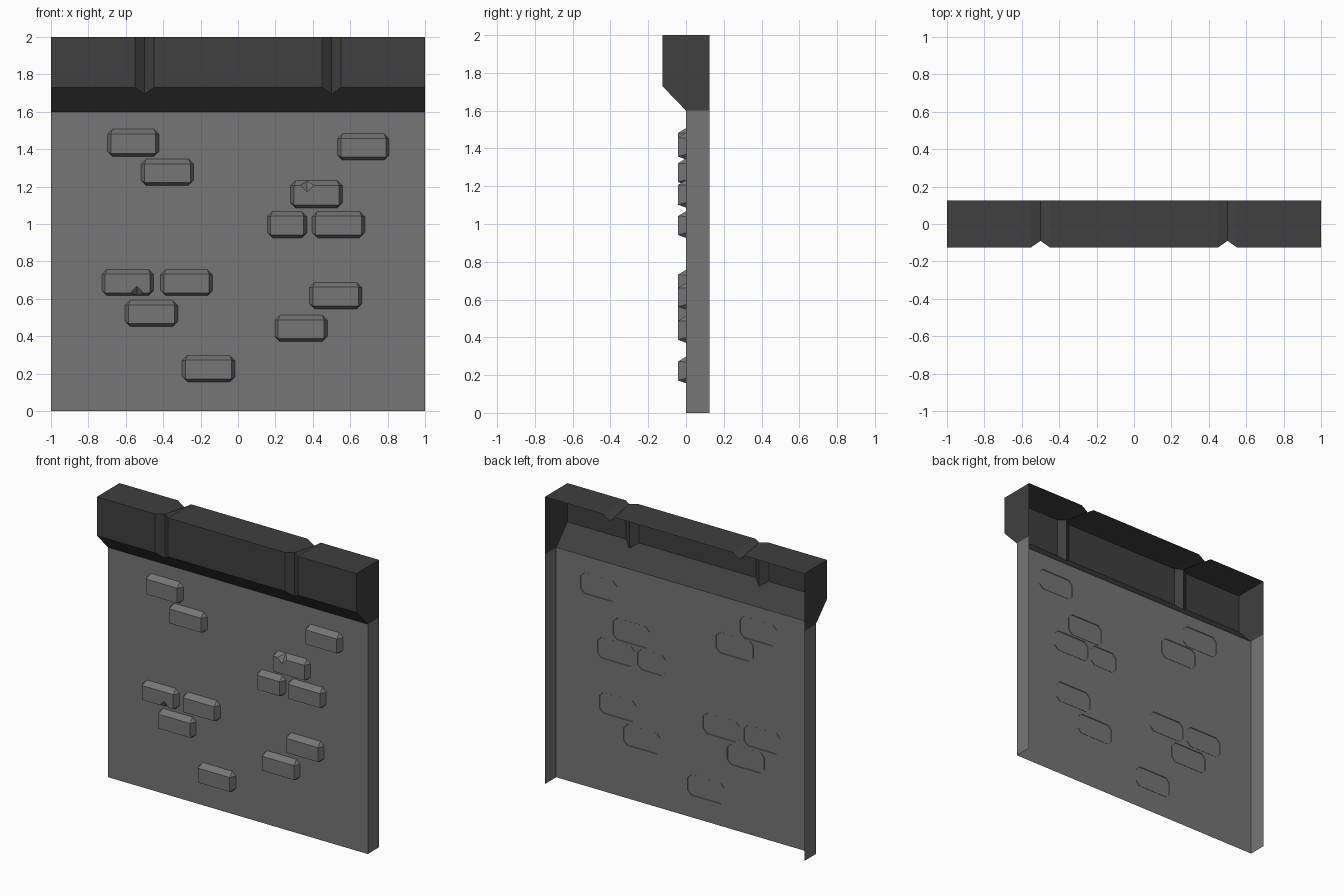
import bpy

if "Cube" in bpy.data.objects:
    bpy.data.objects.remove(bpy.data.objects["Cube"])

DEPTH = 0.125


def material(name, v):
    m = bpy.data.materials.new(name)
    m.diffuse_color = (v, v, v, 1)
    m.use_nodes = True
    m.node_tree.nodes["Principled BSDF"].inputs["Base Color"].default_value = m.diffuse_color
    return m


stone = material("stone", 0.18)
dark_stone = material("dark_stone", 0.05)


def make(name, verts, faces, mat):
    me = bpy.data.meshes.new(name)
    me.from_pydata(verts, [], faces)
    me.materials.append(mat)
    ob = bpy.data.objects.new(name, me)
    bpy.context.collection.objects.link(ob)
    return ob


# Wall panel: front sheet and two side returns, open at back and bottom
plan = [(-1, DEPTH), (-1, 0), (1, 0), (1, DEPTH)]
verts = [(x, y, z) for z in (0, 1.6) for x, y in plan]
make("wall_panel", verts, [(i, i + 1, i + 5, i + 4) for i in range(3)], stone)

# Overhanging cap: profile swept along x, with a V groove at each joint
flat = [(0, 1.6), (-DEPTH, 1.73), (-DEPTH, 2), (DEPTH, 2)]
groove = [(0, 1.6), (-0.09, 1.694), (-0.09, 2), (DEPTH, 1.965)]
sections = [(-1, flat)]
for c in (-0.5, 0.5):
    sections += [(c - 0.05, flat), (c, groove), (c + 0.05, flat)]
sections.append((1, flat))
verts = [(x, y, z) for x, prof in sections for y, z in prof]
faces = []
for s in range(len(sections) - 1):
    for k in range(3):
        a = s * 4 + k
        faces.append((a, a + 1, a + 5, a + 4))
n = len(verts)
verts += [(-1, DEPTH, 1.6), (1, DEPTH, 1.6)]
faces += [(n, 3, 2, 1, 0), (n - 4, n - 3, n - 2, n - 1, n + 1)]
faces = [tuple(reversed(f)) if i < n and len(f) == 4 else f for i, f in enumerate(faces)]
make("wall_cap", verts, faces, dark_stone)


# Raised brick: octagonal rim tapering to a rectangular face, optional chip
def brick(name, x0, x1, z0, z1, chip_x=None, chip_top=True):
    c, rim, out = 0.03, 0.004, -0.042
    octagon = [(x0 + c, z0), (x1 - c, z0), (x1, z0 + c), (x1, z1 - c),
               (x1 - c, z1), (x0 + c, z1), (x0, z1 - c), (x0, z0 + c)]
    zb, zt = z0 + 0.017, z1 - 0.028
    rect = [(x0 + 0.02, zb), (x1 - 0.02, zb), (x1 - 0.02, zt), (x0 + 0.02, zt)]
    v = [(x, rim, z) for x, z in octagon] + [(x, out, z) for x, z in rect]
    front, bottom, top = [8, 9, 10, 11], [0, 1, 9, 8], [4, 5, 11, 10]
    f = [(2, 3, 10, 9), (6, 7, 8, 11),
         (1, 2, 9), (3, 4, 10), (5, 6, 11), (7, 0, 8)]
    if chip_x is not None:
        # 12 right, 13 left, 14 point on the face, 15 point on the sloped edge
        edge, tip, deep = (zt, zt - 0.035, z1 - 0.004) if chip_top else (zb, zb + 0.035, z0 + 0.003)
        v += [(chip_x + 0.035, out, edge), (chip_x - 0.035, out, edge),
              (chip_x, out, tip), (chip_x, -0.002, deep)]
        if chip_top:
            front = [8, 9, 10, 12, 14, 13, 11]
            top = [4, 5, 11, 13, 15, 12, 10]
            f += [(12, 15, 14), (14, 15, 13)]
        else:
            front = [8, 13, 14, 12, 9, 10, 11]
            bottom = [0, 1, 9, 12, 15, 13, 8]
            f += [(12, 14, 15), (14, 13, 15)]
    make(name, v, f + [front, bottom, top], stone)


bricks = [
    (-0.70, -0.42, 1.36, 1.51), (-0.52, -0.235, 1.205, 1.35),
    (0.53, 0.81, 1.34, 1.485), (0.28, 0.56, 1.085, 1.235, 0.37, True),
    (0.155, 0.37, 0.925, 1.07), (0.395, 0.68, 0.925, 1.07),
    (-0.73, -0.45, 0.615, 0.76, -0.54, False), (-0.415, -0.135, 0.615, 0.76),
    (-0.605, -0.32, 0.45, 0.595), (0.38, 0.665, 0.545, 0.69),
    (0.195, 0.48, 0.37, 0.515), (-0.30, -0.015, 0.155, 0.30),
]
for i, b in enumerate(bricks, 1):
    brick(f"brick_{i:02d}", *b)
